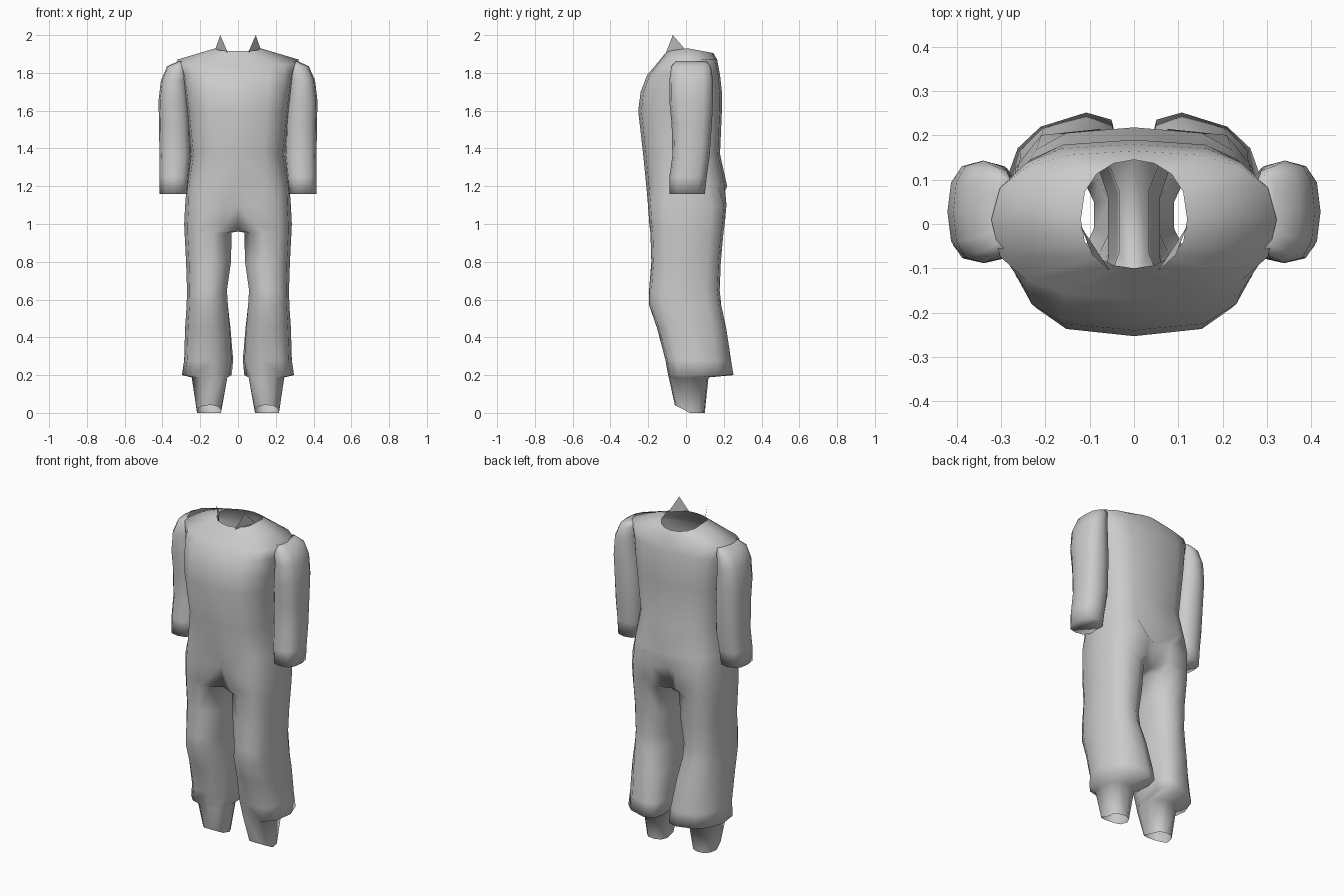
import bpy
import bmesh
from math import sin, cos, pi, radians

if "Cube" in bpy.data.objects:
    bpy.data.objects.remove(bpy.data.objects["Cube"], do_unlink=True)

cloth = bpy.data.materials.new("grey cloth")
cloth.use_nodes = True
cloth.diffuse_color = (0.6, 0.6, 0.6, 1)
cloth.node_tree.nodes["Principled BSDF"].inputs["Base Color"].default_value = (0.6, 0.6, 0.6, 1)

HALF = 9    # points on the outer half of a body ring
FULL = 11   # points round a whole leg


def rounded(v, p):
    return abs(v) ** p * (1 if v >= 0 else -1)


def ring_points(angles, z, xi, xo, yf, yb, power=0.8, flat=0.8, skew=0,
                front_dz=0, back_dz=0, ym=None):
    """Rounded-box ring; power shapes the sides, flat the front and back,
    skew pulls the back towards the inside."""
    cx, rx = (xi + xo) / 2, (xo - xi) / 2
    if ym is None:
        ym = (yf + yb) / 2
    pts = []
    for a in angles:
        s, c = rounded(sin(a), flat), rounded(cos(a), power)
        if abs(c) < 0.001:
            c = 0
        y = ym + s * ((yb - ym) if s > 0 else (ym - yf))
        dz = back_dz * s if s > 0 else -front_dz * s
        pull = skew * max(s, 0)
        pts.append([cx + rx * c - pull, y - pull * c, z + dz])
    return pts


def bridge(bm, a, b, closed):
    n = len(a)
    for i in range(n if closed else n - 1):
        j = (i + 1) % n
        bm.faces.new((a[i], a[j], b[j], b[i]))


def finish(bm, name, angle):
    bmesh.ops.recalc_face_normals(bm, faces=bm.faces)
    mesh = bpy.data.meshes.new(name)
    bm.to_mesh(mesh)
    bm.free()
    obj = bpy.data.objects.new(name, mesh)
    bpy.context.collection.objects.link(obj)
    mesh.materials.append(cloth)
    bpy.ops.object.select_all(action="DESELECT")
    obj.select_set(True)
    bpy.context.view_layer.objects.active = obj
    bpy.ops.object.shade_smooth_by_angle(angle=radians(angle))
    mirror = obj.modifiers.new("mirror", "MIRROR")
    mirror.use_clip = True
    mirror.merge_threshold = 0.0005


half_angles = [-pi / 2 + pi * i / (HALF - 1) for i in range(HALF)]
start = -pi * (HALF - 1) / FULL
leg_angles = [start + 2 * pi * i / FULL for i in range(FULL)]

# Torso: half rings from the neck opening down to the hips
torso = [
    dict(z=1.93, xo=0.12, yf=-0.10, yb=0.145, front_dz=-0.015, back_dz=-0.025, power=1.0),
    dict(z=1.87, xo=0.322, yf=-0.17, yb=0.165, front_dz=-0.04, power=0.8),
    dict(z=1.79, xo=0.297, yf=-0.205, yb=0.18),
    dict(z=1.70, xo=0.285, yf=-0.24, yb=0.19),
    dict(z=1.60, xo=0.272, yf=-0.253, yb=0.19),
    dict(z=1.37, xo=0.247, yf=-0.227, yb=0.18),
    dict(z=1.20, xo=0.272, yf=-0.21, yb=0.218),
]
# Legs: whole rings from the seat down to the flared hem, then the cuff
legs = [
    (1.10, 0.0, 0.28, -0.203, 0.216),
    (1.00, 0.0, 0.285, -0.196, 0.207),
    (0.955, 0.03, 0.283, -0.19, 0.20),
    (0.80, 0.033, 0.275, -0.185, 0.186),
    (0.65, 0.055, 0.27, -0.197, 0.18),
    (0.57, 0.05, 0.272, -0.197, 0.188),
    (0.45, 0.04, 0.28, -0.155, 0.212, 0.8, 0.75, 0.01),
    (0.28, 0.03, 0.285, -0.11, 0.235, 0.75, 0.7, 0.02),
    (0.20, 0.043, 0.297, -0.096, 0.245, 0.7, 0.65, 0.03),
    (0.188, 0.053, 0.245, -0.092, 0.12),
    (0.0, 0.088, 0.217, -0.06, 0.10),
]
SEAM_RINGS = 2

bm = bmesh.new()
previous = None
for spec in torso:
    shape = {"power": 0.6, **spec}
    pts = ring_points(half_angles, xi=-spec["xo"], ym=0.01, **shape)
    ring = [bm.verts.new(p) for p in pts]
    if previous:
        bridge(bm, previous, ring, False)
    previous = ring

for k, spec in enumerate(legs):
    cuff = 0.042 if k == len(legs) - 1 else 0
    pts = ring_points(leg_angles, *spec, front_dz=cuff)
    if k < SEAM_RINGS:
        # The seam is a groove on the centre plane that ends at the crotch
        pts = pts[:HALF]
        for p, beside in ((pts[0], pts[1]), (pts[-1], pts[-2])):
            beside[0] *= 0.7
            p[0] = 0
            p[1] *= 1 - 0.13 * k
            p[2] -= 0.04 * k
    ring = [bm.verts.new(p) for p in pts]
    if k == SEAM_RINGS:
        bridge(bm, previous, ring[:HALF], False)
        # Gusset between the legs
        bm.faces.new([previous[0], previous[-1]] + ring[HALF - 1:] + [ring[0]])
    else:
        bridge(bm, previous, ring, k > SEAM_RINGS)
    previous = ring
finish(bm, "overalls", 115)

# Sleeves: closed at the wrist and the shoulder
sleeve = [
    (1.16, 0.265, 0.416, -0.088, 0.10),
    (1.25, 0.258, 0.416, -0.088, 0.11),
    (1.36, 0.248, 0.416, -0.072, 0.125),
    (1.53, 0.253, 0.418, -0.076, 0.137),
    (1.65, 0.26, 0.421, -0.088, 0.143),
    (1.76, 0.27, 0.408, -0.088, 0.143),
    (1.835, 0.265, 0.375, -0.078, 0.132),
    (1.86, 0.27, 0.32, -0.055, 0.11),
]
bm = bmesh.new()
previous = None
sleeve_angles = [2 * pi * i / 12 for i in range(12)]
for spec in sleeve:
    ring = [bm.verts.new(p) for p in ring_points(sleeve_angles, *spec, power=0.75)]
    if previous:
        bridge(bm, previous, ring, True)
    else:
        bm.faces.new(ring)
    previous = ring
bm.faces.new(previous)
finish(bm, "sleeves", 100)

# Collar points standing along the front corners of the neck opening
bm = bmesh.new()
corners = ((0.055, -0.105, 1.91), (0.12, -0.005, 1.925), (0.094, -0.07, 2.0))
bm.faces.new([bm.verts.new(p) for p in corners])
finish(bm, "collar_points", 50)
